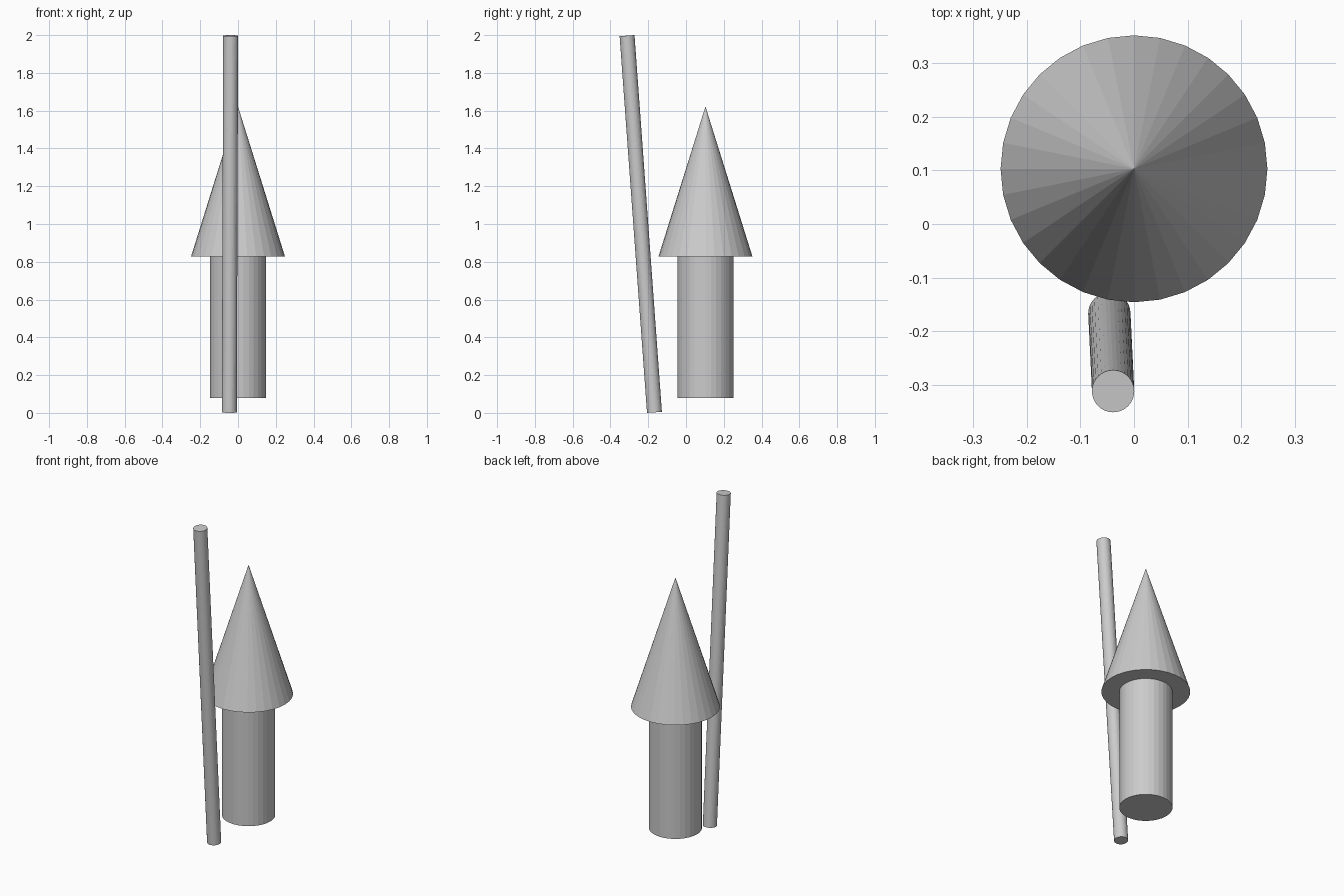
import bpy
from mathutils import Vector

if "Cube" in bpy.data.objects:
    bpy.data.objects.remove(bpy.data.objects["Cube"])


def tapered_part(name, start, end, r_start, r_end, sides=32):
    """Capped, flat-faced cylinder or cone running from start to end."""
    start, end = Vector(start), Vector(end)
    axis = end - start
    bpy.ops.mesh.primitive_cone_add(
        vertices=sides, radius1=r_start, radius2=r_end, depth=axis.length,
        location=(start + end) / 2)
    part = bpy.context.object
    part.name = name
    part.rotation_mode = 'QUATERNION'
    part.rotation_quaternion = Vector((0, 0, 1)).rotation_difference(axis)
    return part


CENTRE_Y = 0.103

# Rocket body tube
tapered_part("body_tube", (0, CENTRE_Y, 0.079), (0, CENTRE_Y, 0.827), 0.149, 0.149)

# Wide pointed cap
tapered_part("nose_cone", (0, CENTRE_Y, 0.827), (0, CENTRE_Y, 1.622), 0.249, 0.0)

# Leaning guide stick in front of the body
tapered_part("guide_stick", (-0.046, -0.167, 0.003), (-0.039, -0.312, 1.997), 0.0395, 0.0395)
